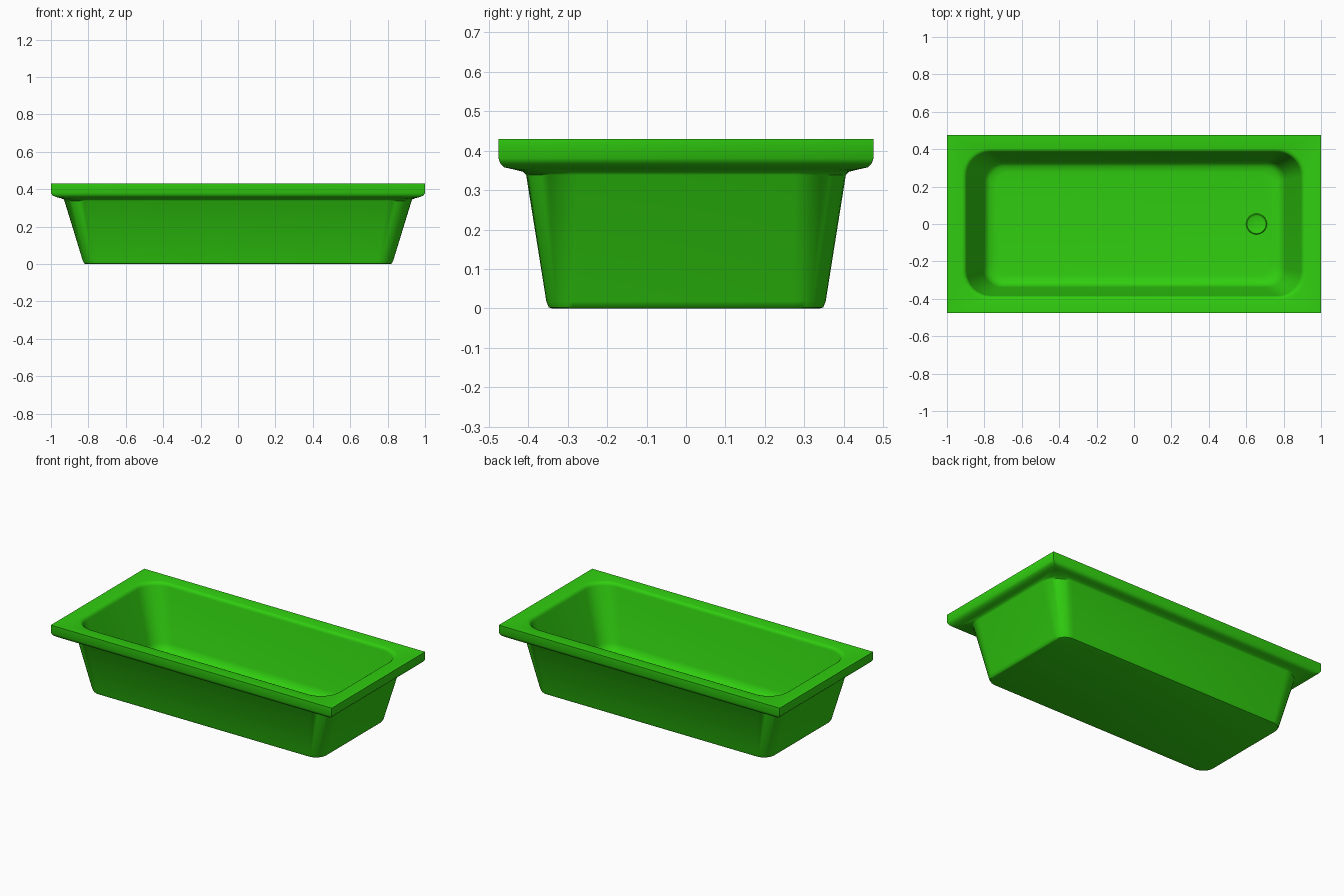
import bpy, bmesh, math

if "Cube" in bpy.data.objects:
    bpy.data.objects.remove(bpy.data.objects["Cube"])

green = bpy.data.materials.new("green")
green.diffuse_color = (0.03, 0.62, 0.005, 1)
green.use_nodes = True
green.node_tree.nodes["Principled BSDF"].inputs["Base Color"].default_value = green.diffuse_color
SEG = 8


def rounded_rect(hx, hy, r, z):
    """Points of a rounded rectangle, anticlockwise."""
    pts = []
    for i, (sx, sy) in enumerate([(1, 1), (-1, 1), (-1, -1), (1, -1)]):
        for k in range(SEG + 1):
            a = math.pi / 2 * (i + k / SEG)
            pts.append((sx * (hx - r) + r * math.cos(a),
                        sy * (hy - r) + r * math.sin(a), z))
    return pts


def finish(bm, name):
    bmesh.ops.remove_doubles(bm, verts=bm.verts, dist=0.0002)
    bmesh.ops.recalc_face_normals(bm, faces=bm.faces)
    me = bpy.data.meshes.new(name)
    bm.to_mesh(me)
    bm.free()
    ob = bpy.data.objects.new(name, me)
    bpy.context.collection.objects.link(ob)
    me.materials.append(green)
    bpy.ops.object.select_all(action='DESELECT')
    ob.select_set(True)
    bpy.context.view_layer.objects.active = ob
    bpy.ops.object.shade_smooth_by_angle(angle=math.radians(40))


# Tub: rings (half x, half y, corner radius, z) from underside, over rim, into basin
rings = [
    (0.815, 0.340, 0.070, 0.000),
    (0.822, 0.348, 0.075, 0.003),
    (0.830, 0.354, 0.080, 0.018),
    (0.928, 0.405, 0.130, 0.338),
    (0.933, 0.412, 0.120, 0.346),
    (0.950, 0.440, 0.030, 0.353),
    (0.972, 0.462, 0.004, 0.358),
    (0.990, 0.470, 0.002, 0.366),
    (1.000, 0.475, 0.001, 0.380),
    (1.000, 0.475, 0.001, 0.430),
    (0.920, 0.402, 0.140, 0.430),
    (0.908, 0.393, 0.137, 0.427),
    (0.899, 0.387, 0.134, 0.420),
    (0.894, 0.384, 0.132, 0.408),
    (0.807, 0.338, 0.100, 0.075),
    (0.795, 0.327, 0.095, 0.045),
    (0.774, 0.308, 0.085, 0.029),
    (0.740, 0.275, 0.070, 0.024),
]
bm = bmesh.new()
loops = [[bm.verts.new(p) for p in rounded_rect(*r)] for r in rings]
for a, b in zip(loops, loops[1:]):
    n = len(a)
    for i in range(n):
        j = (i + 1) % n
        bm.faces.new((a[i], a[j], b[j], b[i]))
bm.faces.new(loops[0][::-1])
bm.faces.new(loops[-1])
finish(bm, "bathtub_shell")

# Drain: low lathed ring with a shallow dish
profile = [(0.056, 0.022), (0.055, 0.027), (0.051, 0.030), (0.046, 0.028), (0.040, 0.026)]
bm = bmesh.new()
N = 32
loops = [[bm.verts.new((0.655 + r * math.cos(2 * math.pi * k / N),
                        r * math.sin(2 * math.pi * k / N), z)) for k in range(N)]
         for r, z in profile]
for a, b in zip(loops, loops[1:]):
    for i in range(N):
        j = (i + 1) % N
        bm.faces.new((a[i], a[j], b[j], b[i]))
bm.faces.new(loops[-1])
finish(bm, "drain")
